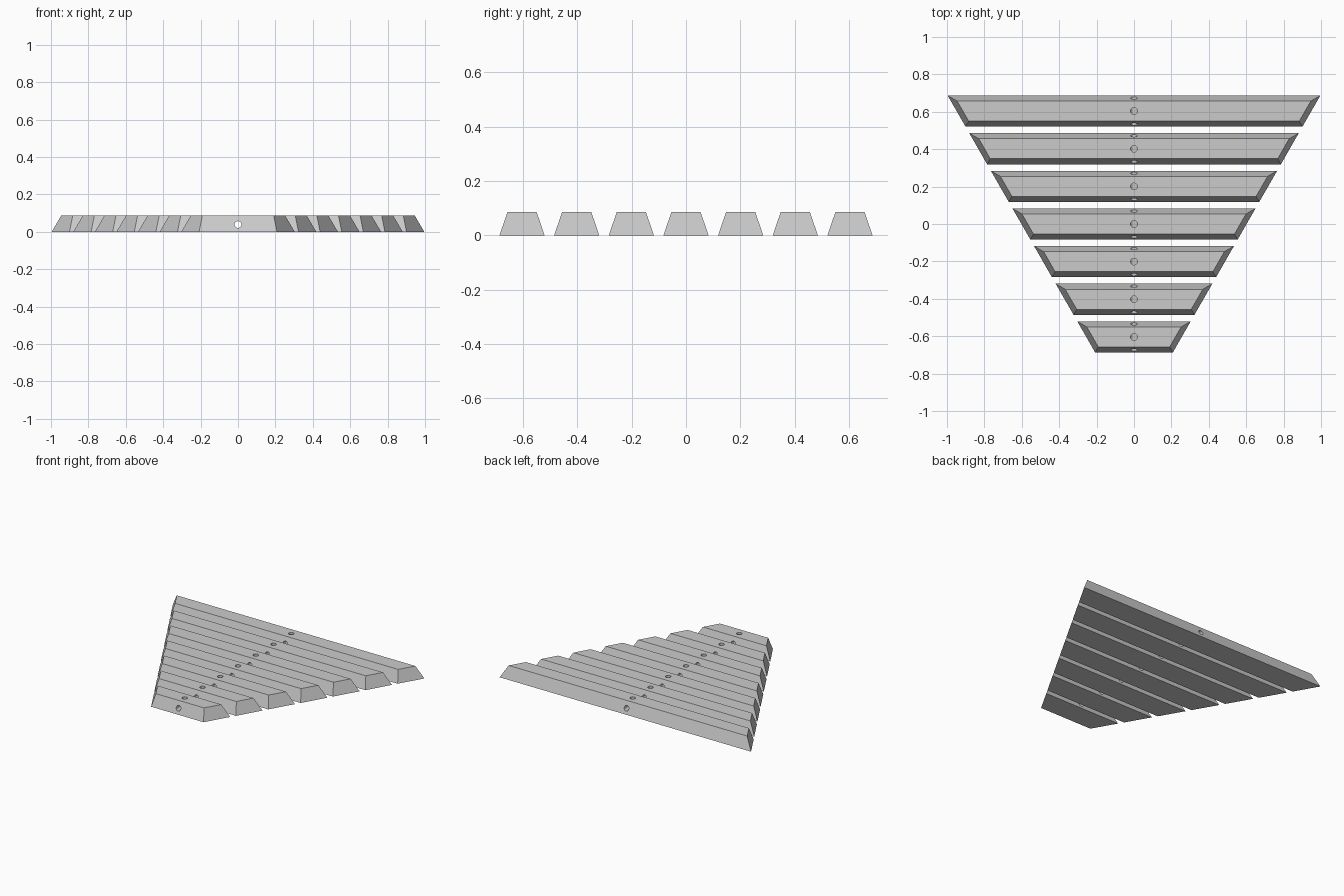
import bpy
import bmesh
from mathutils import Matrix
from math import pi

if "Cube" in bpy.data.objects:
    bpy.data.objects.remove(bpy.data.objects["Cube"])

COUNT, PITCH, HEIGHT = 7, 0.2012, 0.087
HALF_BASE, BEVEL = 0.083, 0.0295      # bar half depth and its inset at the top
MID_HALF, TAPER = 0.602, 0.574        # triangle half width at y = 0 and its slope
HOLE_R, HOLE_Z = 0.018, 0.039

grey = bpy.data.materials.new("bar_grey")
grey.use_nodes = True
colour = (0.6, 0.6, 0.6, 1)
grey.diffuse_color = colour
grey.node_tree.nodes["Principled BSDF"].inputs["Base Color"].default_value = colour


def make_object(name, bm):
    bmesh.ops.recalc_face_normals(bm, faces=bm.faces)
    mesh = bpy.data.meshes.new(name)
    bm.to_mesh(mesh)
    bm.free()
    obj = bpy.data.objects.new(name, mesh)
    bpy.context.collection.objects.link(obj)
    return obj


def make_drill(name, length, matrix):
    bm = bmesh.new()
    bmesh.ops.create_cone(bm, cap_ends=True, segments=24, radius1=HOLE_R,
                          radius2=HOLE_R, depth=length, matrix=matrix)
    drill = make_object(name, bm)
    drill.hide_render = True
    return drill


def outline(y, inset, z):
    """Trapezoid outline of a bar at one height."""
    half = HALF_BASE - inset
    front, back = y - half, y + half
    side = inset * (1 + TAPER ** 2) ** 0.5
    wf = MID_HALF + TAPER * front - side
    wb = MID_HALF + TAPER * back - side
    return [(-wf, front, z), (wf, front, z), (wb, back, z), (-wb, back, z)]


def make_bar(name, y):
    bm = bmesh.new()
    low = [bm.verts.new(p) for p in outline(y, 0, 0)]
    top = [bm.verts.new(p) for p in outline(y, BEVEL, HEIGHT)]
    bm.faces.new(low[::-1])
    bm.faces.new(top)
    for i in range(4):
        j = (i + 1) % 4
        bm.faces.new((low[i], low[j], top[j], top[i]))
    bar = make_object(name, bm)
    bar.data.materials.append(grey)
    return bar


def cut(obj, drills):
    for drill in drills:
        mod = obj.modifiers.new(drill.name, "BOOLEAN")
        mod.operation = "DIFFERENCE"
        mod.solver = "EXACT"
        mod.object = drill
    graph = bpy.context.evaluated_depsgraph_get()
    result = bpy.data.meshes.new_from_object(obj.evaluated_get(graph))
    obj.modifiers.clear()
    obj.data = result


# Cord tunnel running front to back through every bar
tunnel = make_drill("tunnel_drill", 2, Matrix.Translation((0, 0, HOLE_Z))
                    @ Matrix.Rotation(pi / 2, 4, "X"))

# Bars, each with a vertical hole that meets the tunnel
for n in range(COUNT):
    y = (n - (COUNT - 1) / 2) * PITCH
    bar = make_bar(f"bar_{n + 1}", y)
    well = make_drill("well_drill", 0.1, Matrix.Translation((0, y, HOLE_Z + 0.05)))
    cut(bar, [tunnel, well])
    bpy.data.objects.remove(well)

bpy.data.objects.remove(tunnel)
